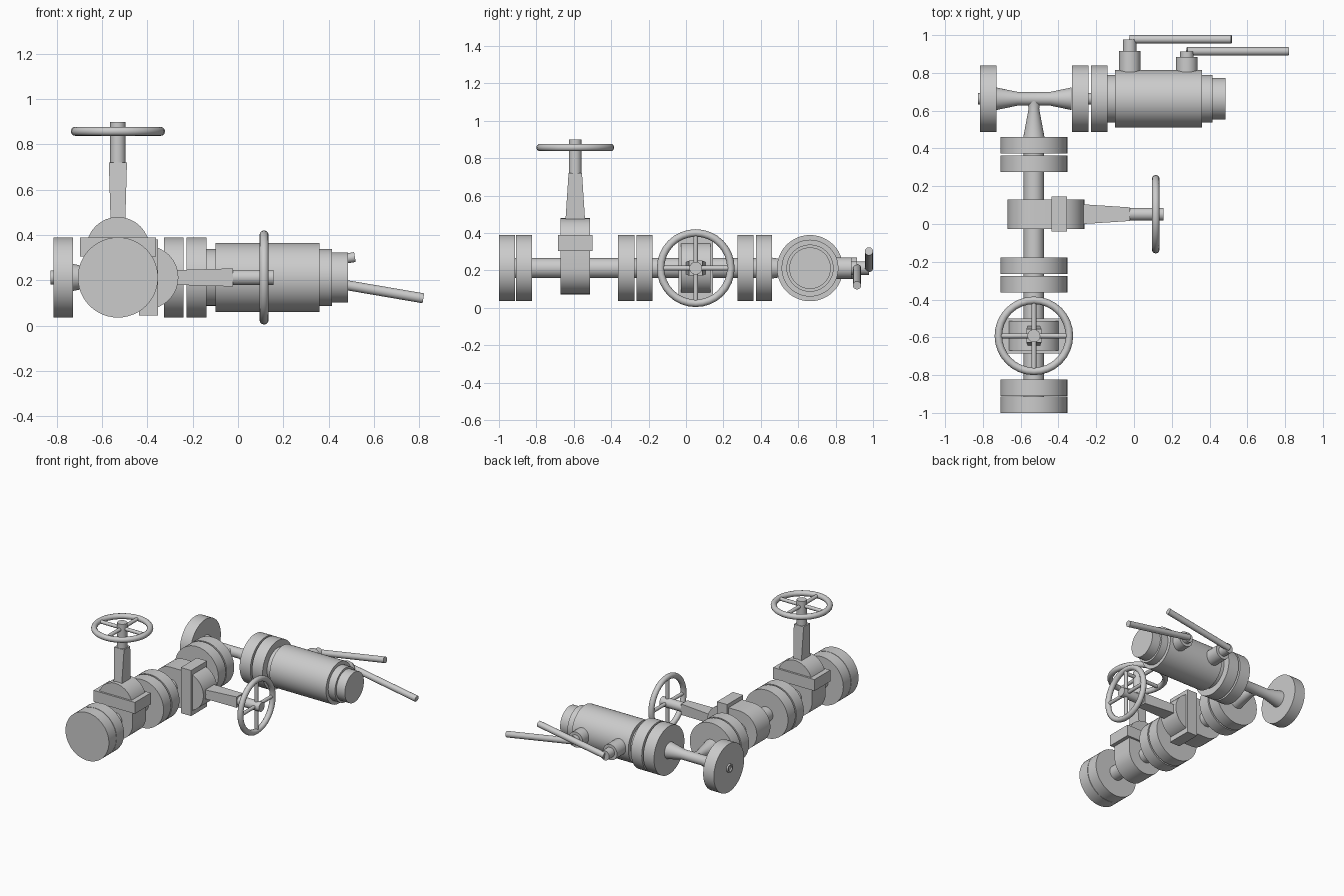
import bpy, bmesh, math
from mathutils import Vector, Matrix

if "Cube" in bpy.data.objects:
    bpy.data.objects.remove(bpy.data.objects["Cube"])

X, Y, Z = Vector((1, 0, 0)), Vector((0, 1, 0)), Vector((0, 0, 1))
PX, TY, PZ = -0.53, 0.663, 0.212      # main pipe x, tee y, pipe height


def finish(name, bm, matrix=Matrix()):
    bmesh.ops.recalc_face_normals(bm, faces=bm.faces)
    mesh = bpy.data.meshes.new(name)
    bm.to_mesh(mesh)
    bm.free()
    obj = bpy.data.objects.new(name, mesh)
    bpy.context.collection.objects.link(obj)
    obj.matrix_world = matrix
    bpy.ops.object.select_all(action='DESELECT')
    obj.select_set(True)
    bpy.context.view_layer.objects.active = obj
    bpy.ops.object.shade_smooth_by_angle(angle=math.radians(35))
    return obj


def lathe(name, origin, axis, profile, seg=40):
    """Solid of revolution from (distance along axis, radius) points."""
    bm = bmesh.new()
    rings = [[bm.verts.new((r * math.cos(math.tau * i / seg),
                            r * math.sin(math.tau * i / seg), d)) for i in range(seg)]
             for d, r in profile]
    for a, b in zip(rings, rings[1:]):
        for i in range(seg):
            j = (i + 1) % seg
            bm.faces.new((a[i], a[j], b[j], b[i]))
    bm.faces.new(rings[0])
    bm.faces.new(rings[-1])
    rot = Z.rotation_difference(axis.normalized()).to_matrix().to_4x4()
    return finish(name, bm, Matrix.Translation(origin) @ rot)


def rod(name, a, b, r, seg=24):
    a, b = Vector(a), Vector(b)
    return lathe(name, a, b - a, [(0, r), ((b - a).length, r)], seg)


def prism(name, lower, upper, matrix):
    """Loft between two matching outlines."""
    bm = bmesh.new()
    a, b = [[bm.verts.new(p) for p in ring] for ring in (lower, upper)]
    n = len(a)
    for i in range(n):
        bm.faces.new((a[i], a[(i + 1) % n], b[(i + 1) % n], b[i]))
    bm.faces.new(a)
    bm.faces.new(b)
    return finish(name, bm, matrix)


def rect(w, d, z):
    return [(-w, -d, z), (w, -d, z), (w, d, z), (-w, d, z)]


def gate_valve(name, y, turn):
    m = Matrix.Translation((PX, y, PZ)) @ Matrix.Rotation(turn, 4, 'Y')
    # stadium shaped body
    outline = []
    for i in range(34):
        t = math.pi * (i if i < 17 else i - 1) / 16
        outline.append((0.14 * math.cos(t), 0.14 * math.sin(t) + (0.127 if i < 17 else 0)))
    prism(name + "_body", [(x, -0.079, z) for x, z in outline],
          [(x, 0.079, z) for x, z in outline], m)
    prism(name + "_bonnet_flange", rect(0.168, 0.093, 0.092), rect(0.168, 0.093, 0.176), m)
    prism(name + "_yoke", rect(0.031, 0.056, 0.2), rect(0.04, 0.036, 0.508), m)
    lathe(name + "_stem", m @ Vector((0, 0, 0.5)), m.to_3x3() @ Z, [(0, 0.034), (0.187, 0.034)], 24)
    # handwheel rim and four spokes
    bpy.ops.mesh.primitive_torus_add(major_radius=0.188, minor_radius=0.02,
                                     major_segments=32, minor_segments=12)
    rim = bpy.context.object
    rim.name = name + "_handwheel_rim"
    rim.matrix_world = m @ Matrix.Translation((0, 0, 0.645))
    bpy.ops.object.shade_smooth_by_angle(angle=math.radians(50))
    for k, d in enumerate((X, Y)):
        rod(f"{name}_handwheel_spoke_{k}", m @ (Z * 0.645 - d * 0.185),
            m @ (Z * 0.645 + d * 0.185), 0.013, 12)


# main run
rod("main_pipe", (PX, -0.99, PZ), (PX, 0.42, PZ), 0.054, 32)
for i, y in enumerate((-1.0, -0.91, -0.363, -0.265, 0.275, 0.373)):
    rod(f"run_flange_{i}", (PX, y, PZ), (PX, y + 0.087, PZ), 0.177, 48)
gate_valve("upright_valve", -0.592, 0)
gate_valve("side_valve", 0.052, math.pi / 2)

# tee with flared necks
flare = [(-0.2, 0.06), (-0.085, 0.036), (0.085, 0.036), (0.2, 0.06)]
lathe("tee_cross_neck", Vector((PX, TY, PZ)), X, flare)
lathe("tee_branch_neck", Vector((PX, 0.45, PZ)), Y,
      [(0, 0.058), (0.16, 0.028), (0.2, 0.034)])
for i, x in enumerate((-0.815, -0.327, -0.227)):
    rod(f"tee_flange_{i}", (x, TY, PZ), (x + 0.087, TY, PZ), 0.177, 48)
lathe("tee_open_end", Vector((-0.8, TY, PZ)), -X,
      [(0, 0.031), (0.027, 0.031), (0.027, 0.02), (0.016, 0.02)], 24)
rod("tee_joint", (-0.25, TY, PZ), (-0.22, TY, PZ), 0.031)

# double ball valve
lathe("ball_valve_body", Vector((0, TY, PZ)), X,
      [(-0.15, 0.125), (-0.1, 0.125), (-0.1, 0.152), (0.36, 0.152), (0.36, 0.126),
       (0.415, 0.126), (0.415, 0.111), (0.485, 0.111)], 48)
for i, (x, collar, lever_y, rise) in enumerate(((-0.022, 0.915, 0.978, 0.09),
                                                (0.28, 0.885, 0.914, -0.092))):
    lathe(f"lever_stem_{i}", Vector((x, 0.78, PZ)), Y,
          [(0, 0.057), (collar - 0.78, 0.057), (collar - 0.78, 0.036), (lever_y - 0.78, 0.036)], 28)
    rod(f"lever_{i}", (x, lever_y, PZ), (x + 0.538, lever_y, PZ + rise), 0.022, 20)
